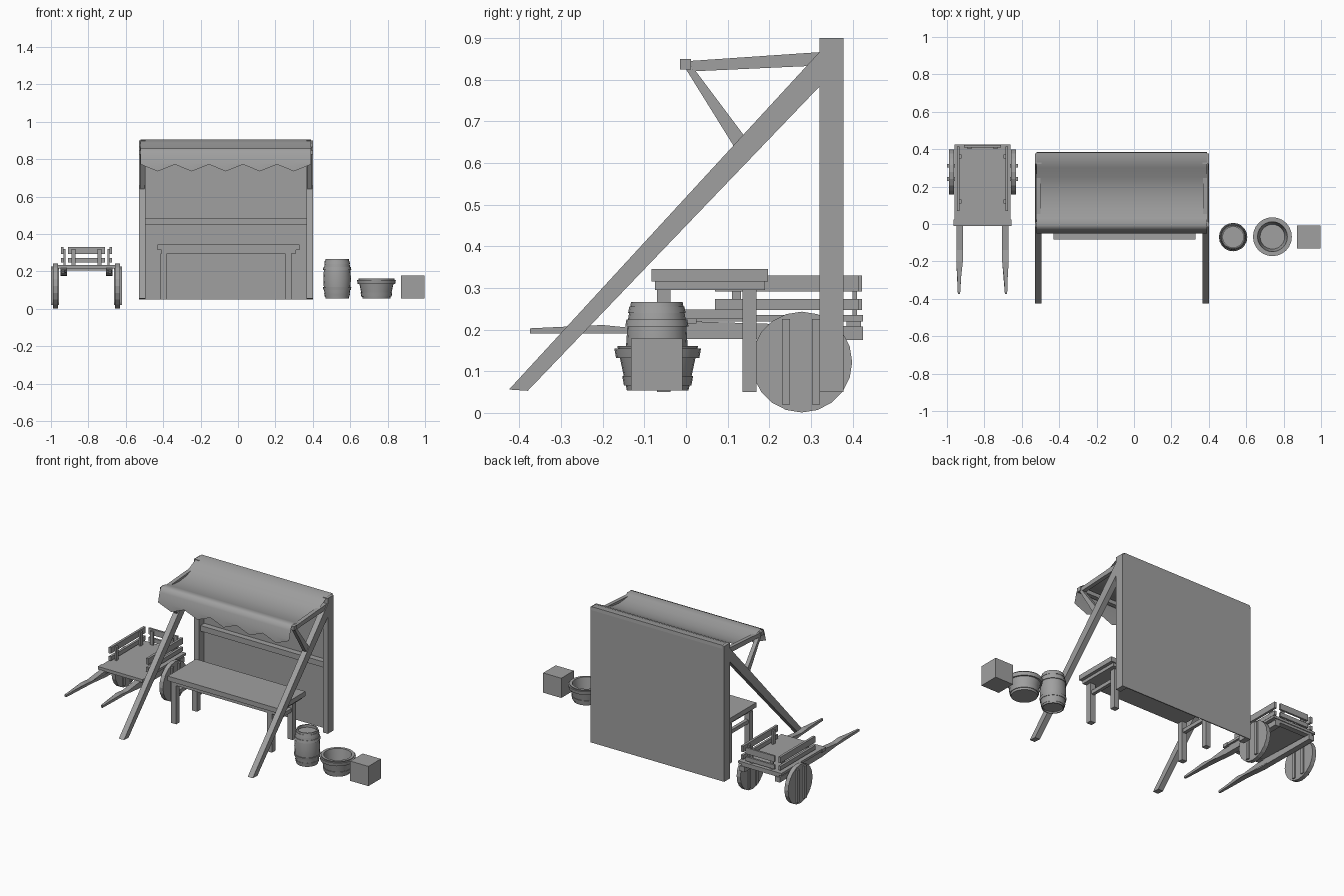
import bpy, bmesh, math
from mathutils import Vector

cube = bpy.data.objects.get("Cube")
if cube:
    bpy.data.objects.remove(cube)

grey = bpy.data.materials.new("weathered_grey")
grey.use_nodes = True
COLOUR = (0.35, 0.35, 0.35, 1)
grey.diffuse_color = COLOUR
grey.node_tree.nodes["Principled BSDF"].inputs["Base Color"].default_value = COLOUR


def finish(name, bm, smooth=None):
    bmesh.ops.recalc_face_normals(bm, faces=bm.faces)
    mesh = bpy.data.meshes.new(name)
    bm.to_mesh(mesh)
    bm.free()
    mesh.materials.append(grey)
    ob = bpy.data.objects.new(name, mesh)
    bpy.context.collection.objects.link(ob)
    if smooth:
        bpy.ops.object.select_all(action='DESELECT')
        bpy.context.view_layer.objects.active = ob
        ob.select_set(True)
        bpy.ops.object.shade_smooth_by_angle(angle=math.radians(smooth))
    return ob


def box(name, x, y, z):
    bm = bmesh.new()
    bmesh.ops.create_cube(bm, size=1)
    for v in bm.verts:
        v.co = [r[0] + (c + 0.5) * (r[1] - r[0]) for c, r in zip(v.co, (x, y, z))]
    return finish(name, bm)


def plate(name, x, outline):
    """Side outline of (y, z) points given thickness along x."""
    bm = bmesh.new()
    face = bm.faces.new([bm.verts.new((x[0], y, z)) for y, z in outline])
    out = bmesh.ops.extrude_face_region(bm, geom=[face])["geom"]
    for v in out:
        if isinstance(v, bmesh.types.BMVert):
            v.co.x = x[1]
    return finish(name, bm)


def lathe(name, centre, profile, sides):
    """Turn (radius, z) points around a vertical axis."""
    bm = bmesh.new()
    verts = [bm.verts.new((r, 0, z)) for r, z in profile]
    edges = [bm.edges.new(pair) for pair in zip(verts, verts[1:])]
    bmesh.ops.spin(bm, geom=verts + edges, cent=(0, 0, 0), axis=(0, 0, 1),
                   angle=math.tau, steps=sides, use_duplicate=False)
    bmesh.ops.remove_doubles(bm, verts=bm.verts, dist=0.0005)
    bmesh.ops.translate(bm, verts=bm.verts, vec=(*centre, 0))
    return finish(name, bm, 35)


# Stall frame, mirrored about its own middle
MID = -0.065
for side, s in (("left", 1), ("right", -1)):
    def span(a, b):
        return sorted((MID + s * a, MID + s * b))
    outer = span(0.43, 0.465)
    plate(side + "_post", outer, [(0.32, 0.05), (0.374, 0.05), (0.374, 0.9), (0.32, 0.9)])
    plate(side + "_leaning_leg", outer,
          [(-0.425, 0.056), (-0.38, 0.053), (0.32, 0.783), (0.32, 0.866)])
    plate(side + "_roof_arm", span(0.435, 0.46),
          [(0.01, 0.845), (0.015, 0.82), (0.30, 0.833), (0.32, 0.866)])
    plate(side + "_arm_brace", span(0.435, 0.46),
          [(0, 0.825), (0.02, 0.825), (0.14, 0.665), (0.115, 0.64)])
    # Table trestle on the same side
    leg = span(0.315, 0.35)
    for place, y in (("front", (-0.07, -0.037)), ("back", (0.136, 0.169))):
        box(f"table_{place}_{side}_leg", leg, y, (0.05, 0.295))
    box(f"table_{side}_stretcher", span(0.322, 0.343), (-0.04, 0.14), (0.225, 0.248))

FULL = (MID - 0.465, MID + 0.465)
box("back_wall", FULL, (0.372, 0.378), (0.05, 0.9))
box("back_rail", (-0.495, 0.365), (0.335, 0.372), (0.45, 0.485))
box("back_beam", (-0.495, 0.365), (0.33, 0.372), (0.865, 0.9))
box("front_beam", FULL, (-0.015, 0.012), (0.825, 0.85))
box("table_top", (-0.43, 0.33), (-0.083, 0.197), (0.315, 0.345))
box("table_apron", (-0.41, 0.31), (-0.075, 0.19), (0.295, 0.315))

# Sagging cloth canopy with a zigzag front hem
profile = [(0.384, 0.885), (0.382, 0.906), (0.34, 0.905), (0.30, 0.888), (0.25, 0.862), (0.2, 0.846),
           (0.14, 0.839), (0.08, 0.842), (0.03, 0.853), (-0.005, 0.861),
           (-0.025, 0.853), (-0.036, 0.83), (-0.043, 0.8), (-0.05, 0.775)]
bm = bmesh.new()
rows = []
waves = 5
columns = waves * 2
for i in range(columns + 1):
    x = MID - 0.455 + 0.91 * i / columns
    row = [bm.verts.new((x, y, z)) for y, z in profile]
    row.append(bm.verts.new((x, -0.051, 0.735 if i % 2 else 0.772)))
    rows.append(row)
for a, b in zip(rows, rows[1:]):
    for j in range(len(a) - 1):
        bm.faces.new((a[j], b[j], b[j + 1], a[j + 1]))
finish("canopy", bm, 50)

# Handcart, mirrored about its own middle
CART = -0.81
AXLE_Y, AXLE_Z, RADIUS = 0.278, 0.122, 0.121
box("cart_floor", (CART - 0.15, CART + 0.15), (0.025, 0.425), (0.22, 0.235))
box("cart_front_plank", (CART - 0.155, CART + 0.155), (-0.012, 0.025), (0.215, 0.235))
box("cart_rear_support", (CART - 0.13, CART + 0.13), (0.385, 0.42), (0.205, 0.22))
for z in ((0.247, 0.273), (0.292, 0.33)):
    level = "lower" if z[0] < 0.28 else "upper"
    box(f"cart_rear_{level}_board", (CART - 0.1, CART + 0.1), (0.41, 0.422), z)
    for side, s in (("left", 1), ("right", -1)):
        x = sorted((CART + s * 0.122, CART + s * 0.137))
        box(f"cart_{side}_{level}_board", x, (0.07, 0.415), z)

for side, s in (("left", 1), ("right", -1)):
    def cart_span(a, b):
        return sorted((CART + s * a, CART + s * b))
    for i, y in enumerate((0.11, 0.35)):
        box(f"cart_{side}_stake_{i + 1}", cart_span(0.112, 0.122), (y, y + 0.022), (0.235, 0.32))
    box(f"cart_{side}_rear_stake", cart_span(0.06, 0.08), (0.4, 0.41), (0.235, 0.32))

    # Shaft tapering to the handle
    handle = plate(f"cart_{side}_shaft", cart_span(0.105, 0.14),
                   [(-0.375, 0.19), (-0.375, 0.203), (-0.29, 0.207), (-0.2, 0.211), (-0.14, 0.205),
                    (0, 0.22), (0.425, 0.207), (0.425, 0.175), (0, 0.178), (-0.14, 0.191)])
    for v in handle.data.vertices:
        taper = min(1, max(0.35, (v.co.y + 0.4) / 0.2))
        middle = CART + s * 0.1275
        v.co.x = middle + (v.co.x - middle) * taper

    # Solid plank wheel with battens and a bevelled rim
    bm = bmesh.new()
    ring = bmesh.ops.create_circle(bm, cap_ends=True, segments=20, radius=RADIUS)["verts"]
    out = bmesh.ops.extrude_face_region(bm, geom=list(bm.faces))["geom"]
    bmesh.ops.translate(bm, verts=[g for g in out if isinstance(g, bmesh.types.BMVert)], vec=(0, 0, 0.026))
    for v in bm.verts:
        a, b, c = v.co
        v.co = Vector((CART + s * (0.153 + c), AXLE_Y + a, AXLE_Z + b))
    finish(f"cart_{side}_wheel", bm)
    for i, y in enumerate((0.24, 0.312)):
        box(f"wheel_{side}_batten_{i + 1}", cart_span(0.146, 0.19),
            (y - 0.01, y + 0.01), (0.02, 0.225))

# Barrel with hoops and a sunken lid
BARREL = (0.53, -0.07)
lathe("barrel", BARREL, [(0, 0.064), (0.056, 0.064), (0.056, 0.055), (0.062, 0.055), (0.07, 0.1),
                         (0.074, 0.16), (0.07, 0.22), (0.062, 0.266), (0.055, 0.266), (0.055, 0.25), (0, 0.25)], 20)
for i, (z, low, high) in enumerate(((0.065, 0.066, 0.069), (0.1, 0.073, 0.076),
                                    (0.208, 0.076, 0.073), (0.24, 0.069, 0.066))):
    lathe(f"barrel_hoop_{i + 1}", BARREL, [(0.06, z), (low, z), (high, z + 0.016), (0.06, z + 0.016), (0.06, z)], 20)

# Open tub with two hoops
TUB = (0.74, -0.068)
lathe("tub", TUB, [(0, 0.054), (0.074, 0.054), (0.097, 0.161), (0.08, 0.161), (0.066, 0.075), (0, 0.075)], 24)
for i, (z, r) in enumerate(((0.066, 0.081), (0.132, 0.1))):
    lathe(f"tub_hoop_{i + 1}", TUB, [(r - 0.012, z), (r, z), (r + 0.004, z + 0.022),
                                    (r - 0.01, z + 0.022), (r - 0.012, z)], 24)

# Crate
box("crate", (0.872, 0.998), (-0.132, -0.008), (0.054, 0.178))
